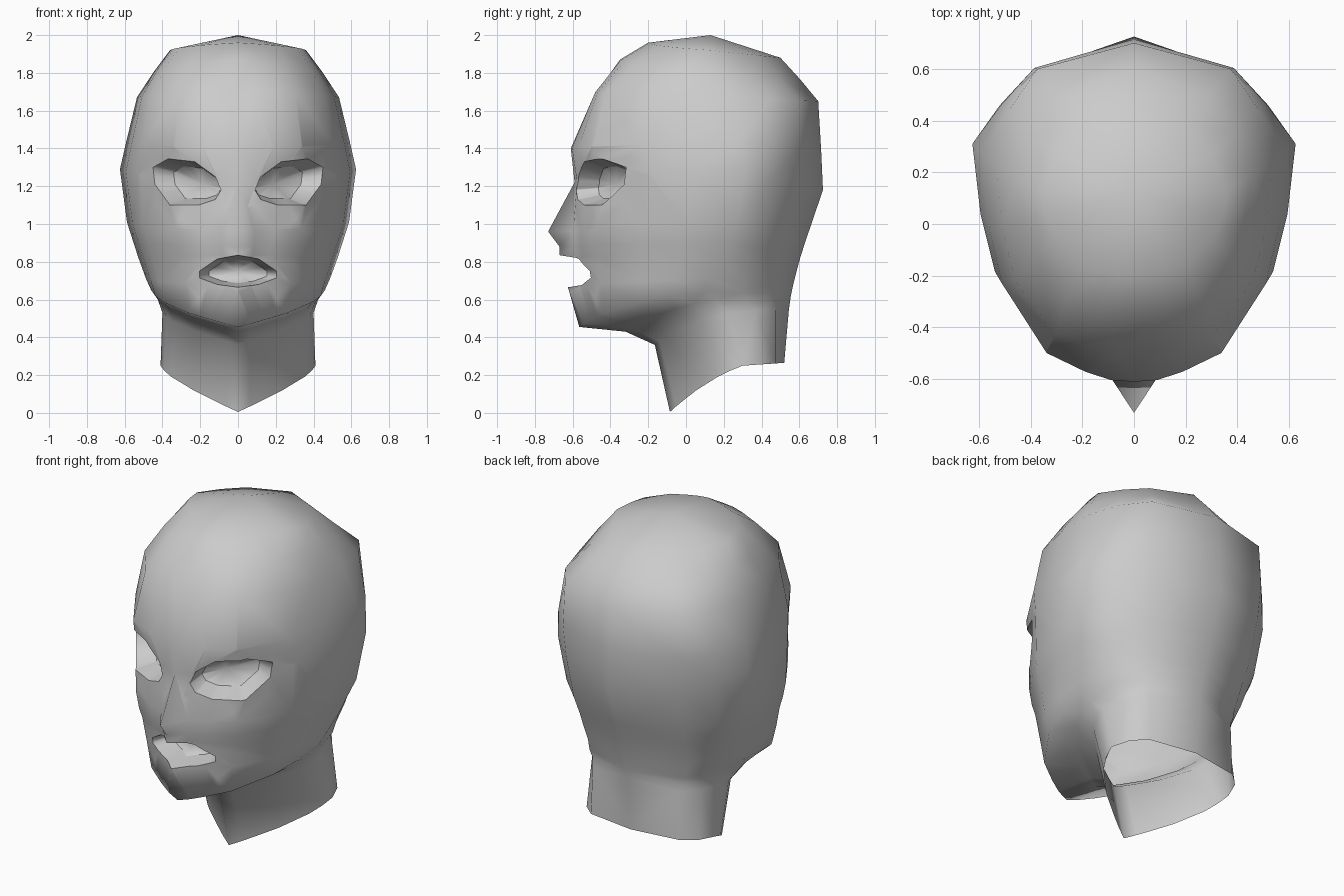
import bpy, bmesh
from mathutils import Vector

if "Cube" in bpy.data.objects:
    bpy.data.objects.remove(bpy.data.objects["Cube"], do_unlink=True)

# Half of a horizontal section: (width fraction, depth fraction)
FRONT = [(0, 0), (.15, .015), (.32, .06), (.57, .15), (.86, .45), (.95, .70), (1, 1)]
BACK = [(.83, .36), (.59, .69), (0, 1)]

# Rings from crown to neck rim: front z, front y, midline bulge, front pointedness,
# side x, side y, side z, back y, back z, back squareness
RINGS = [
    (1.96, -.20, 0, 0, .36, .13, 1.92, .50, 1.88, 0),
    (1.87, -.35, 0, -.08, .45, .18, 1.80, .605, 1.765, .2),
    (1.70, -.47, 0, -.22, .535, .23, 1.67, .70, 1.65, .45),
    (1.40, -.61, 0, -.06, .593, .28, 1.43, .715, 1.40, .25),
    (1.22, -.59, 0, 0, .625, .31, 1.29, .725, 1.18, 0),
    (.96, -.61, .12, 0, .588, .27, 1.01, .64, .93, .1),
    (.88, -.61, .06, .02, .553, .22, .90, .607, .83, .15),
    (.835, -.60, .07, .04, .527, .19, .82, .588, .76, .2),
    (.665, -.575, .05, .05, .487, .12, .71, .568, .68, .3),
    (.455, -.565, 0, .10, .46, .10, .65, .555, .62, .4),
    (.43, -.32, 0, .30, .425, .14, .60, .55, .585, .4),
    (.36, -.165, 0, .40, .40, .22, .53, .545, .55, .45),
    (.005, -.085, 0, .50, .41, .30, .25, .52, .265, .5),
]

# Hole outlines on the left half, as (x, z)
EYE = [(.09, 1.18), (.12, 1.25), (.23, 1.33), (.37, 1.345), (.45, 1.30),
       (.44, 1.21), (.36, 1.10), (.21, 1.10), (.12, 1.13)]
MOUTH = [(0, .835), (.11, .815), (.205, .75), (.205, .715), (.11, .68), (0, .665)]


def ring_points(zf, yf, bulge, point, w, ys, zs, yb, zb, square):
    pts = []
    for sx, fy in FRONT:
        fy += (sx - fy) * point
        t = (sx + fy) / 2
        y = yf + (ys - yf) * fy - (bulge if sx == 0 else 0)
        pts.append((w * sx, y, zf + (zs - zf) * t))
    for sx, fy in BACK:
        sx += square * sx * (1 - sx)
        fy += square * fy * (1 - fy)
        pts.append((w * sx, ys + (yb - ys) * fy, zs + (zb - zs) * fy))
    return pts


def cut_hole(bm, outline):
    """Clip front faces to a convex outline, remove the inside, return the rim edges."""
    xs, zs = zip(*outline)
    centre = Vector((sum(xs) / len(xs), 0, sum(zs) / len(zs)))

    def overlaps(f):
        fx = [v.co.x for v in f.verts]
        fz = [v.co.z for v in f.verts]
        return (f.calc_center_median().y < 0 and min(fx) < max(xs) and max(fx) > min(xs)
                and min(fz) < max(zs) and max(fz) > min(zs))

    region = [f for f in bm.faces if overlaps(f)]
    for (ax, az), (bx, bz) in zip(outline, outline[1:] + outline[:1]):
        if ax == 0 and bx == 0:
            continue
        co = Vector((ax, 0, az))
        no = Vector((bz - az, 0, ax - bx)).normalized()
        if no.dot(centre - co) > 0:
            no.negate()
        parts = {e for f in region for e in f.edges} | {v for f in region for v in f.verts}
        out = bmesh.ops.bisect_plane(bm, geom=list(parts) + region, dist=1e-5,
                                     plane_co=co, plane_no=no)
        region = [f for f in out["geom"] if isinstance(f, bmesh.types.BMFace)
                  and no.dot(f.calc_center_median() - co) < 0]
    inside = set(region)
    rim = [e for e in {e for f in region for e in f.edges}
           if len(e.link_faces) == 2 and sum(f in inside for f in e.link_faces) == 1]
    bmesh.ops.delete(bm, geom=region, context="FACES")
    return rim


def add_pocket(bm, rim, push, shrink, on_midline=False):
    """Extrude a rim inward to a smaller ring and close it with a fan."""
    for e in rim:
        e.smooth = False
    out = bmesh.ops.extrude_edge_only(bm, edges=rim)["geom"]
    verts = [g for g in out if isinstance(g, bmesh.types.BMVert)]
    edges = [g for g in out if isinstance(g, bmesh.types.BMEdge)
             and g.verts[0] in verts and g.verts[1] in verts]
    centre = sum((v.co for v in verts), Vector()) / len(verts)
    if on_midline:
        centre.x = 0
    for v in verts:
        v.co = centre + (v.co - centre) * shrink + push
    tip = bm.verts.new(centre + push * 1.4)
    for e in edges:
        bm.faces.new((e.verts[0], e.verts[1], tip))


# Half shell: crown fan plus lofted rings, open at the neck
bm = bmesh.new()
crown = bm.verts.new((0, .13, 2.0))
rows = [[bm.verts.new(p) for p in ring_points(*r)] for r in RINGS]
for a, b in zip(rows[0], rows[0][1:]):
    bm.faces.new((crown, a, b))
for upper, lower in zip(rows, rows[1:]):
    for i in range(len(upper) - 1):
        bm.faces.new((upper[i], lower[i], lower[i + 1], upper[i + 1]))
bmesh.ops.triangulate(bm, faces=bm.faces[:])

# Eye sockets and mouth cavity
add_pocket(bm, cut_hole(bm, EYE), Vector((-.05, .09, 0)), .7)
add_pocket(bm, cut_hole(bm, MOUTH), Vector((0, .12, 0)), .75, on_midline=True)
bmesh.ops.recalc_face_normals(bm, faces=bm.faces[:])
if sum(f.normal.x * f.calc_area() for f in bm.faces) < 0:
    bmesh.ops.reverse_faces(bm, faces=bm.faces[:])

mesh = bpy.data.meshes.new("head_shell")
for f in bm.faces:
    f.smooth = True
bm.to_mesh(mesh)
bm.free()
head = bpy.data.objects.new("head_shell", mesh)
bpy.context.collection.objects.link(head)

# Right half
mirror = head.modifiers.new("mirror", "MIRROR")
mirror.use_axis[0] = True
mirror.use_clip = True
mirror.merge_threshold = .001

# Plain grey
grey = bpy.data.materials.new("light grey")
grey.use_nodes = True
color = (.6, .6, .6, 1)
grey.diffuse_color = color
grey.node_tree.nodes["Principled BSDF"].inputs["Base Color"].default_value = color
mesh.materials.append(grey)
